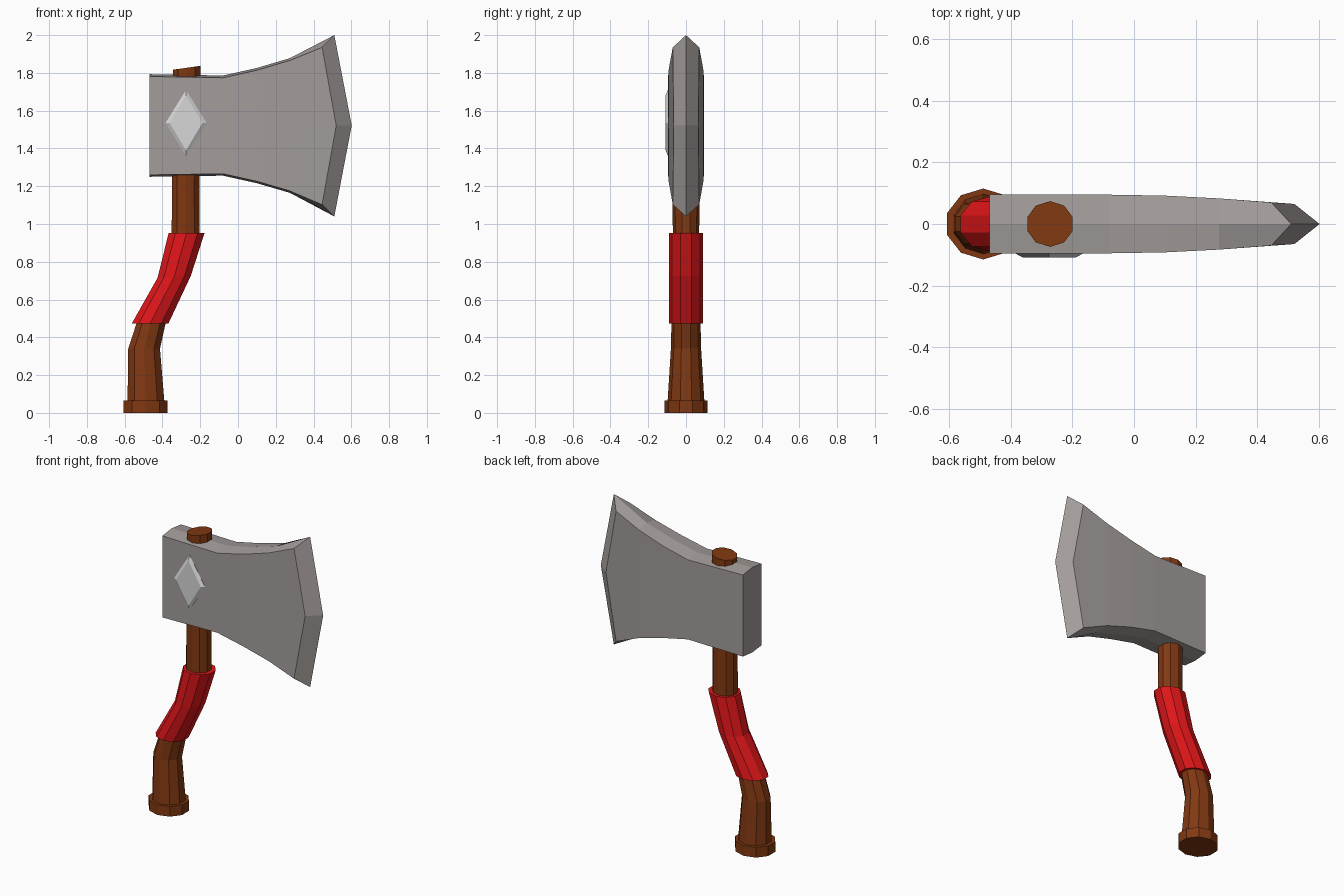
import bpy, bmesh, math

if "Cube" in bpy.data.objects:
    bpy.data.objects.remove(bpy.data.objects["Cube"])


def material(name, rgb):
    m = bpy.data.materials.new(name)
    m.diffuse_color = (*rgb, 1)
    m.use_nodes = True
    m.node_tree.nodes["Principled BSDF"].inputs["Base Color"].default_value = m.diffuse_color
    return m


WOOD = material("brown wood", (0.22, 0.04, 0.006))
RED = material("red wrap", (0.75, 0.008, 0.01))
STEEL = material("grey steel", (0.37, 0.34, 0.33))
SILVER = material("pale silver", (0.68, 0.68, 0.68))


def loft(name, loops, mat):
    """Skin a list of equal-length point loops and cap both ends."""
    bm = bmesh.new()
    rings = [[bm.verts.new(p) for p in loop] for loop in loops]
    n = len(rings[0])
    for a, b in zip(rings, rings[1:]):
        for i in range(n):
            j = (i + 1) % n
            bm.faces.new((a[i], a[j], b[j], b[i]))
    bm.faces.new(rings[0][::-1])
    bm.faces.new(rings[-1])
    bmesh.ops.remove_doubles(bm, verts=bm.verts, dist=0.0005)
    bmesh.ops.recalc_face_normals(bm, faces=bm.faces)
    me = bpy.data.meshes.new(name)
    bm.to_mesh(me)
    bm.free()
    me.materials.append(mat)
    ob = bpy.data.objects.new(name, me)
    bpy.context.collection.objects.link(ob)
    return ob


def ring(x, z, rx, ry, slope=0):
    """Ten-sided section with a flat towards +x and -x."""
    pts = []
    for i in range(10):
        a = math.radians(18 + 36 * i)
        dx = rx * math.cos(a) / math.cos(math.radians(18))
        pts.append((x + dx, ry * math.sin(a), z + slope * dx))
    return pts


# Handle: curved tapering shaft; rx is the half width seen from the front
loft("handle", [ring(-0.487, 0.05, 0.098, 0.098),
                ring(-0.497, 0.34, 0.084, 0.08),
                ring(-0.46, 0.475, 0.077, 0.077),
                ring(-0.338, 0.72, 0.075, 0.073),
                ring(-0.277, 0.955, 0.074, 0.07),
                ring(-0.277, 1.2, 0.073, 0.071),
                ring(-0.272, 1.827, 0.073, 0.074, 0.14)], WOOD)

# Pommel at the bottom of the handle
loft("pommel", [ring(-0.489, z, 0.117, 0.115) for z in (0, 0.065)], WOOD)

# Grip wrap
loft("grip_wrap", [ring(-0.466, 0.472, 0.097, 0.09),
                   ring(-0.338, 0.72, 0.088, 0.09, 0.06),
                   ring(-0.272, 0.953, 0.095, 0.09)], RED)

# Axe head: sections from the poll to the start of the cutting bevel
MID = 1.522


def section(xe, xm, xr, top, bot, rtop, rbot, y, ym):
    return [(xr, 0, rtop), (xe, -y, top), (xm, -ym, MID), (xe, -y, bot),
            (xr, 0, rbot), (xe, y, bot), (xm, ym, MID), (xe, y, top)]


head = [section(x, x, x, t - 0.012, b + 0.01, t, b, y, y) for x, t, b, y in (
    (-0.468, 1.793, 1.25, 0.095),
    (-0.08, 1.786, 1.256, 0.095),
    (0.10, 1.826, 1.216, 0.092),
    (0.275, 1.878, 1.165, 0.083))]
head.append(section(0.445, 0.52, 0.51, 1.935, 1.103, 2.0, 1.04, 0.07, 0.065))
# Sharp cutting edge
head.append(section(0.51, 0.602, 0.51, 2.0, 1.04, 2.0, 1.04, 0, 0))
# Collapse the last section into one welded edge instead of capping it
bm_head = loft("axe_head", head, STEEL)


# Diamond emblem with a bevelled rim on the front
def diamond(hx, hz, y):
    return [(-0.275 + hx, y, 1.535), (-0.275, y, 1.535 + hz),
            (-0.275 - hx, y, 1.535), (-0.275, y, 1.535 - hz)]


loft("diamond_emblem", [diamond(0.109, 0.175, -0.092),
                        diamond(0.109, 0.175, -0.096),
                        diamond(0.087, 0.145, -0.108)], SILVER)
